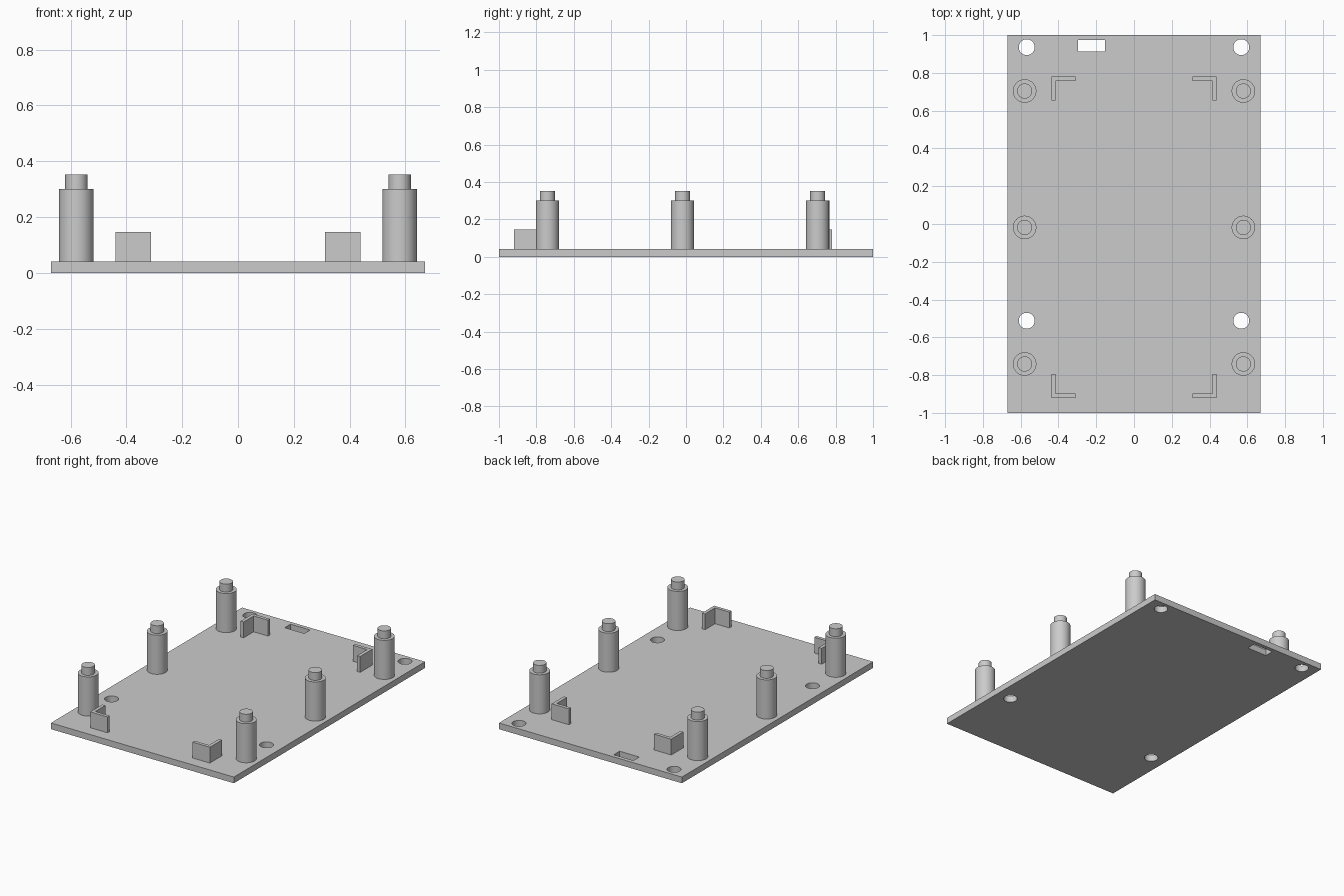
import bpy, bmesh, math
from mathutils import Vector

cube = bpy.data.objects.get("Cube")
if cube:
    bpy.data.objects.remove(cube, do_unlink=True)

grey = bpy.data.materials.new("light grey plastic")
grey.use_nodes = True
colour = (0.6, 0.6, 0.6, 1)
grey.diffuse_color = colour
grey.node_tree.nodes["Principled BSDF"].inputs["Base Color"].default_value = colour

HALF_X, HALF_Y, TOP = 0.67, 1.0, 0.041


def add_object(name, bm):
    bmesh.ops.recalc_face_normals(bm, faces=bm.faces)
    mesh = bpy.data.meshes.new(name)
    bm.to_mesh(mesh)
    bm.free()
    mesh.materials.append(grey)
    obj = bpy.data.objects.new(name, mesh)
    bpy.context.collection.objects.link(obj)
    return obj


def activate(obj):
    bpy.ops.object.select_all(action='DESELECT')
    obj.select_set(True)
    bpy.context.view_layer.objects.active = obj


def smooth(obj):
    activate(obj)
    bpy.ops.object.shade_smooth_by_angle(angle=math.radians(30))


def prism(bm, outline, z0, z1):
    """Extrude a flat outline between two heights."""
    face = bm.faces.new([bm.verts.new((x, y, z0)) for x, y in outline])
    up = bmesh.ops.extrude_face_region(bm, geom=[face])["geom"]
    verts = [v for v in up if isinstance(v, bmesh.types.BMVert)]
    bmesh.ops.translate(bm, verts=verts, vec=(0, 0, z1 - z0))


def rectangle(x0, x1, y0, y1):
    return [(x0, y0), (x1, y0), (x1, y1), (x0, y1)]


def circle(cx, cy, r, sides=48):
    steps = [2 * math.pi * i / sides for i in range(sides)]
    return [(cx + r * math.cos(a), cy + r * math.sin(a)) for a in steps]


# Base plate with four screw holes and a slot
bm = bmesh.new()
prism(bm, rectangle(-HALF_X, HALF_X, -HALF_Y, HALF_Y), 0, TOP)
plate = add_object("base_plate", bm)

bm = bmesh.new()
for side in (-1, 1):
    for y in (0.936, -0.512):
        prism(bm, circle(side * 0.568, y, 0.042), -0.1, 0.1)
prism(bm, rectangle(-0.297, -0.153, 0.913, 0.974), -0.1, 0.1)
cutter = add_object("hole_cutter", bm)
cutter.hide_render = True

cut = plate.modifiers.new("holes", 'BOOLEAN')
cut.operation = 'DIFFERENCE'
cut.solver = 'EXACT'
cut.object = cutter
activate(plate)
bpy.ops.object.modifier_apply(modifier=cut.name)
bpy.data.objects.remove(cutter, do_unlink=True)
smooth(plate)

# Stepped standoff posts, three along each long edge
profile = [(0, TOP), (0.062, TOP), (0.062, 0.3), (0.04, 0.3), (0.04, 0.352), (0, 0.352)]
for side, side_name in ((-1, "right"), (1, "left")):
    for y, row in ((0.704, "back"), (-0.018, "middle"), (-0.741, "front")):
        bm = bmesh.new()
        verts = [bm.verts.new((r, 0, z)) for r, z in profile]
        edges = [bm.edges.new(pair) for pair in zip(verts, verts[1:])]
        bmesh.ops.spin(bm, geom=verts + edges, cent=(0, 0, 0), axis=(0, 0, 1),
                       angle=2 * math.pi, steps=48, use_duplicate=False)
        bmesh.ops.remove_doubles(bm, verts=bm.verts, dist=0.0005)
        bmesh.ops.translate(bm, verts=bm.verts, vec=Vector((side * 0.579, y, 0)))
        smooth(add_object(f"{row}_{side_name}_post", bm))

# L-shaped corner brackets, mirrored around a shared centre
LEG, WALL = 0.127, 0.022
ell = [(0, 0), (LEG, 0), (LEG, WALL), (WALL, WALL), (WALL, LEG), (0, LEG)]
for side, side_name in ((-1, "right"), (1, "left")):
    for end, y, row in ((1, 0.78, "back"), (-1, -0.92, "front")):
        bm = bmesh.new()
        prism(bm, [(side * (0.438 - u), y - end * v) for u, v in ell], TOP, 0.146)
        add_object(f"{row}_{side_name}_bracket", bm)
